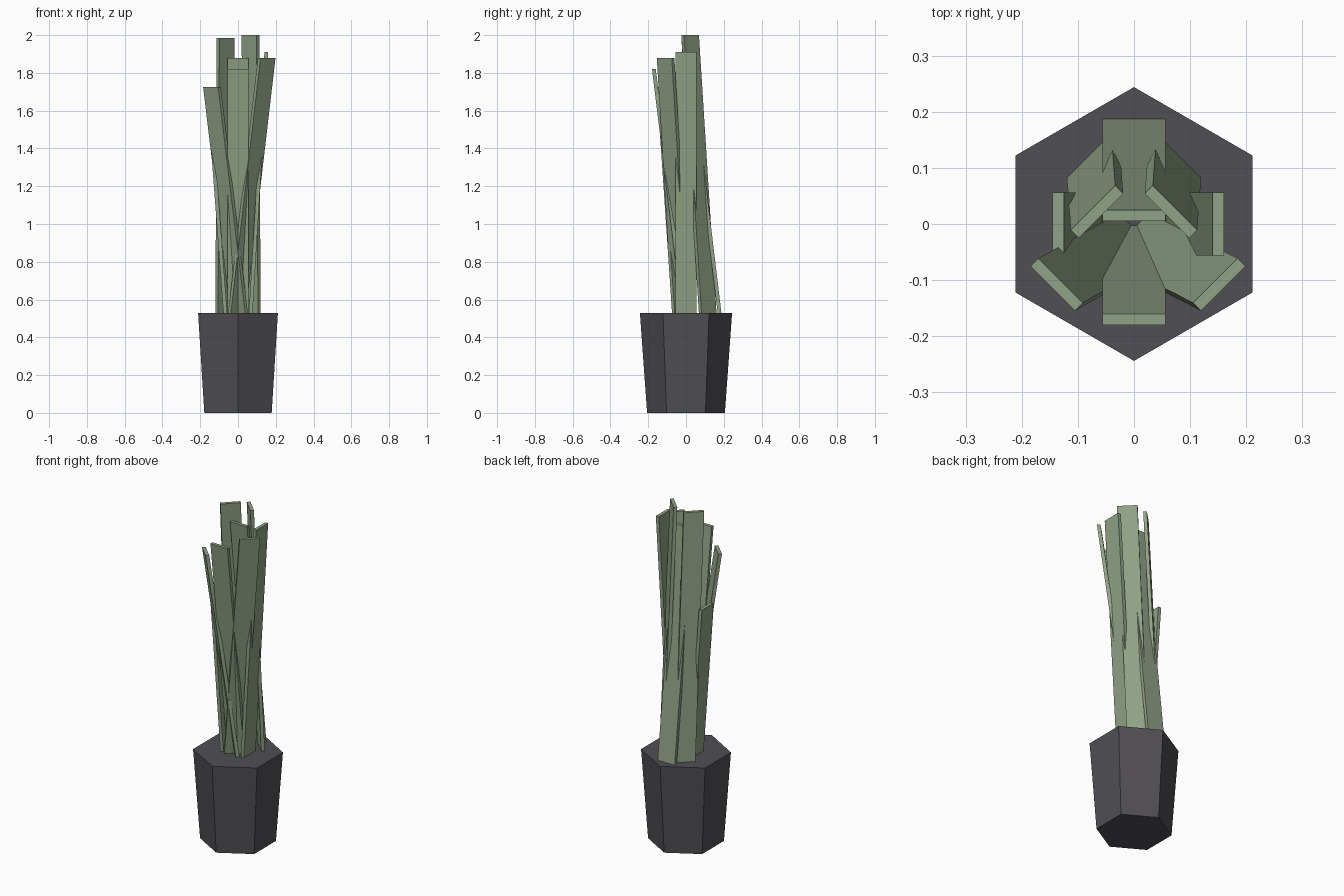
import bpy, bmesh, math
from mathutils import Vector, Matrix

if "Cube" in bpy.data.objects:
    bpy.data.objects.remove(bpy.data.objects["Cube"], do_unlink=True)


def material(name, rgb):
    m = bpy.data.materials.new(name)
    m.use_nodes = True
    m.diffuse_color = (*rgb, 1)
    m.node_tree.nodes["Principled BSDF"].inputs["Base Color"].default_value = (*rgb, 1)
    return m


def add_object(name, bm, mat):
    mesh = bpy.data.meshes.new(name)
    bm.to_mesh(mesh)
    bm.free()
    mesh.materials.append(mat)
    obj = bpy.data.objects.new(name, mesh)
    bpy.context.collection.objects.link(obj)
    return obj


leaf_green = material("leaf green", (0.28, 0.36, 0.235))
pot_grey = material("charcoal pot", (0.08, 0.077, 0.088))

POT_TOP = 0.53
LEAF_WIDTH, LEAF_THICK = 0.112, 0.02

# Six-sided tapered pot, corners pointing front and back
bm = bmesh.new()
bmesh.ops.create_cone(bm, cap_ends=True, segments=6, radius1=0.206, radius2=0.244,
                      depth=POT_TOP,
                      matrix=Matrix.Translation((0, 0, POT_TOP / 2)))
if max(v.co.x for v in bm.verts) > 0.23:
    bmesh.ops.rotate(bm, verts=bm.verts, matrix=Matrix.Rotation(math.radians(30), 3, 'Z'))
add_object("pot", bm, pot_grey)


def leaf(name, base, tip, turn):
    """Flat slab leaning from its base centre to its tip centre."""
    bm = bmesh.new()
    bmesh.ops.create_cube(bm, size=1)
    turned = Matrix.Rotation(math.radians(turn), 3, 'Z')
    foot, top = Vector((*base, POT_TOP - 0.005)), Vector(tip)
    for v in bm.verts:
        section = turned @ Vector((v.co.x * LEAF_WIDTH, v.co.y * LEAF_THICK, 0))
        v.co = section + foot.lerp(top, v.co.z + 0.5)
    add_object(name, bm, leaf_green)


# Leaves on the centre line
leaf("back_leaf", (0, 0.178), (0, 0.015, 1.88), 0)
leaf("front_leaf", (0, -0.012), (0, -0.17, 1.82), 0)

# Paired leaves, each side cut to its own height
for side, label, back_z, side_z, front_z, side_x, front_x in (
        (1, "left", 2.0, 1.91, 1.88, 0.15, 0.152),
        (-1, "right", 1.985, 1.43, 1.725, 0.135, 0.138)):
    leaf(label + "_back_leaf", (side * 0.073, 0.115),
         (side * 0.066, 0.022, back_z), -45 * side)
    leaf(label + "_side_leaf", (side * 0.067, 0), (side * side_x, 0, side_z), 90)
    leaf(label + "_front_leaf", (side * -0.006, -0.027),
         (side * front_x, -0.108, front_z), 45 * side)
